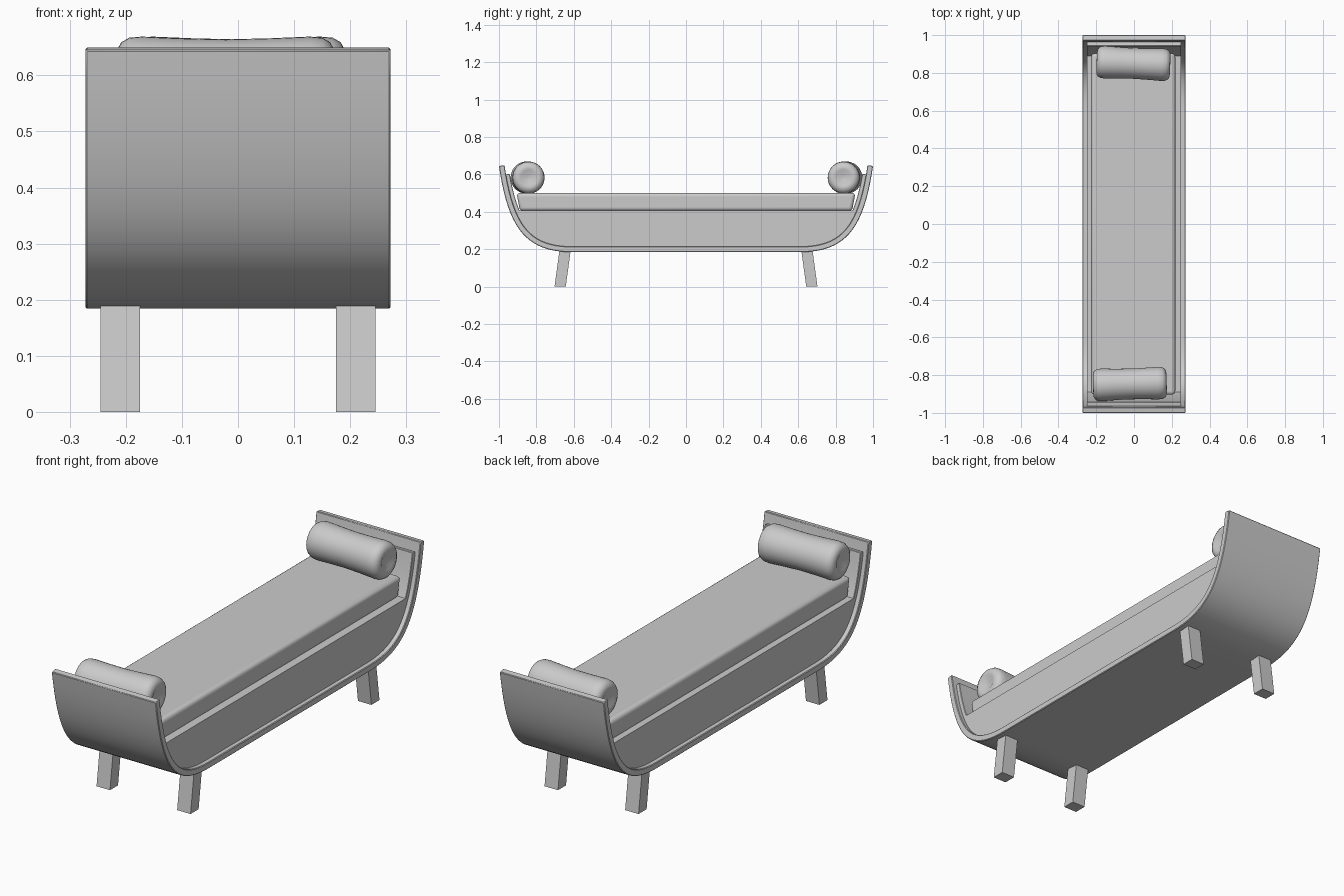
import bpy, bmesh, math
from mathutils import Vector, Matrix

cube = bpy.data.objects.get("Cube")
if cube:
    bpy.data.objects.remove(cube, do_unlink=True)

grey = bpy.data.materials.new("plain grey")
grey.use_nodes = True
grey.diffuse_color = (0.6, 0.6, 0.6, 1)
grey.node_tree.nodes["Principled BSDF"].inputs["Base Color"].default_value = (0.6, 0.6, 0.6, 1)


def finish(name, bm, angle=35, bevel=0, segments=1):
    bmesh.ops.recalc_face_normals(bm, faces=bm.faces)
    mesh = bpy.data.meshes.new(name)
    bm.to_mesh(mesh)
    bm.free()
    obj = bpy.data.objects.new(name, mesh)
    bpy.context.collection.objects.link(obj)
    mesh.materials.append(grey)
    if bevel:
        mod = obj.modifiers.new("soft edges", 'BEVEL')
        mod.width, mod.segments = bevel, segments
        mod.limit_method, mod.angle_limit = 'ANGLE', math.radians(40)
    bpy.ops.object.select_all(action='DESELECT')
    bpy.context.view_layer.objects.active = obj
    obj.select_set(True)
    bpy.ops.object.shade_smooth_by_angle(angle=math.radians(angle))
    return obj


# Boat-shaped outer curve, in (y, z)
def bezier(a, b, c, d, t):
    s = 1 - t
    return a * s**3 + b * 3 * s * s * t + c * 3 * s * t * t + d * t**3


ends = [Vector(p) for p in ((-1, 0.645), (-0.95, 0.3), (-0.85, 0.184), (-0.6, 0.184))]
half = [bezier(*ends, i / 20) for i in range(21)]
outer = half + [Vector((-p.x, p.y)) for p in reversed(half)]


def offset(points, d):
    result = []
    for i, p in enumerate(points):
        t = (points[min(i + 1, len(points) - 1)] - points[max(i - 1, 0)]).normalized()
        result.append(p + Vector((-t.y, t.x)) * d)
    return result


def curved_board(name, a, b, half_width, bevel=0):
    bm = bmesh.new()
    rings = []
    for p, q in zip(a, b):
        rings.append([bm.verts.new((x, v.x, v.y)) for x, v in
                      ((-half_width, p), (half_width, p), (half_width, q), (-half_width, q))])
    for r, s in zip(rings, rings[1:]):
        for k in range(4):
            n = (k + 1) % 4
            bm.faces.new((r[k], r[n], s[n], s[k]))
    bm.faces.new(rings[0])
    bm.faces.new(rings[-1])
    return finish(name, bm, bevel=bevel)


inner = offset(outer, 0.03)
curved_board("curved_shell", outer, inner, 0.272, 0.003)

# Inner lining, stopping a little below the shell rim
lining_out = [p for p in offset(outer, 0.028) if p.y < 0.63]
lining_in = offset(lining_out, 0.022)
curved_board("inner_lining", lining_out, lining_in, 0.25, 0.002)

# Solid seat base between the side panels
seat_z = 0.408
low = [p for p in offset(outer, 0.035) if p.y < seat_z]
edge_y = 0.915
section = [Vector((-edge_y, seat_z))] + low + [Vector((edge_y, seat_z))]
bm = bmesh.new()
left = [bm.verts.new((0.25, p.x, p.y)) for p in section]
right = [bm.verts.new((-0.25, p.x, p.y)) for p in section]
bm.faces.new(left)
bm.faces.new(right[::-1])
for i in range(len(section)):
    j = (i + 1) % len(section)
    bm.faces.new((left[i], right[i], right[j], left[j]))
finish("seat_base", bm)

# Mattress, slightly shorter underneath
bm = bmesh.new()
bmesh.ops.create_cube(bm, size=1)
for v in bm.verts:
    reach = 0.906 if v.co.z > 0 else 0.888
    v.co = (v.co.x * 0.445 - 0.004, v.co.y * 2 * reach, 0.453 + v.co.z * 0.096)
finish("mattress", bm, 50, 0.018, 4)


# Bolsters: turned profile with dimpled ends and a soft waist
def bolster(name, x, y, turn):
    profile = [(0.188, 0.018), (0.191, 0.025), (0.191, 0.038), (0.195, 0.046),
               (0.194, 0.062), (0.186, 0.076), (0.172, 0.084), (0.15, 0.086), (0.08, 0.083)]
    profile += [(0, 0.081)] + [(-a, r) for a, r in reversed(profile)]
    bm = bmesh.new()
    sides = 40
    rings = [[bm.verts.new((a, r * math.cos(k * math.tau / sides), r * math.sin(k * math.tau / sides)))
              for k in range(sides)] for a, r in profile]
    for p, q in zip(rings, rings[1:]):
        for k in range(sides):
            n = (k + 1) % sides
            bm.faces.new((p[k], p[n], q[n], q[k]))
    bm.faces.new(rings[0])
    bm.faces.new(rings[-1])
    bm.transform(Matrix.Translation((x, y, 0.583)) @ Matrix.Rotation(math.radians(turn), 4, 'Z'))
    finish(name, bm, 60)


bolster("front_bolster", -0.022, -0.847, 1.8)
bolster("back_bolster", -0.003, 0.85, -2.5)

# Splayed square legs
for side, sx in (("left", 1), ("right", -1)):
    for end, sy in (("front", -1), ("back", 1)):
        bm = bmesh.new()
        bmesh.ops.create_cube(bm, size=1)
        for v in bm.verts:
            top = v.co.z > 0
            y = 0.647 if top else 0.673
            v.co = (sx * 0.21 + v.co.x * 0.07, sy * y + v.co.y * 0.06, 0.19 if top else 0)
        finish(f"{end}_{side}_leg", bm)
